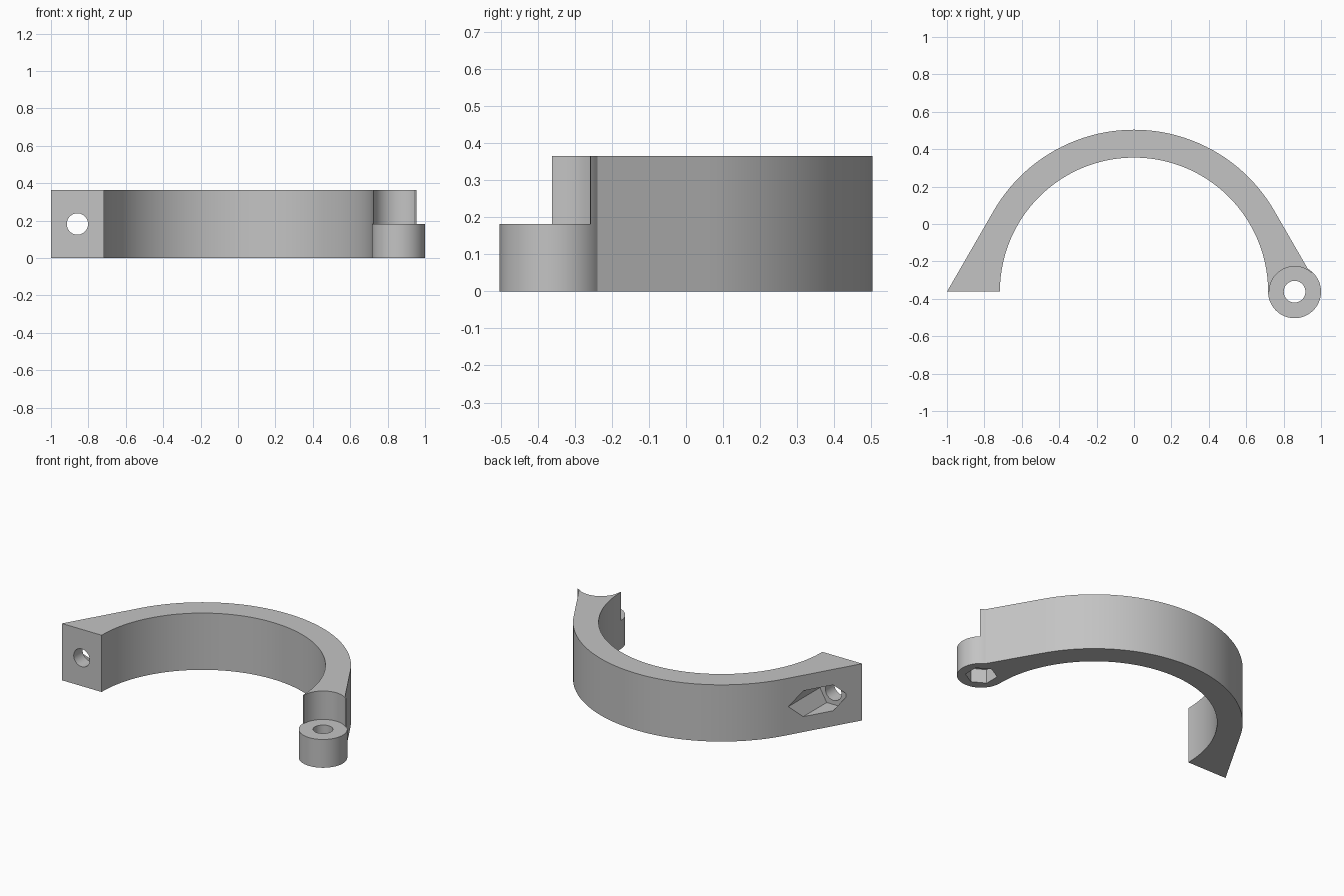
import bpy, bmesh, math

if "Cube" in bpy.data.objects:
    bpy.data.objects.remove(bpy.data.objects["Cube"])

C = -0.362            # y of the clamp centre and end faces
H, STEP = 0.365, 0.182
R_IN, R_OUT = 0.717, 0.866
PX, PR = 0.8585, 0.1415   # pivot position and boss radius


def arc(cx, cy, r, a0, a1, n):
    return [(cx + r * math.cos(math.radians(a0 + (a1 - a0) * i / n)),
             cy + r * math.sin(math.radians(a0 + (a1 - a0) * i / n))) for i in range(n + 1)]


def prism(name, pts, lo, hi, along_y=False):
    """Extrude a closed outline along z, or an x-z outline along y."""
    bm = bmesh.new()
    place = (lambda u, v, w: (u, w, v)) if along_y else (lambda u, v, w: (u, v, w))
    a = [bm.verts.new(place(u, v, lo)) for u, v in pts]
    b = [bm.verts.new(place(u, v, hi)) for u, v in pts]
    bm.faces.new(a)
    bm.faces.new(b)
    for i in range(len(pts)):
        j = (i + 1) % len(pts)
        bm.faces.new((a[i], a[j], b[j], b[i]))
    bmesh.ops.recalc_face_normals(bm, faces=bm.faces)
    me = bpy.data.meshes.new(name)
    bm.to_mesh(me)
    bm.free()
    ob = bpy.data.objects.new(name, me)
    bpy.context.collection.objects.link(ob)
    return ob


# half-ring with tangent flanks, a flat foot on the left and a round boss on the right
outline = (arc(0, C, R_IN, 180, 0, 96)
           + arc(PX, C, PR, 180, 420, 48)[1:]
           + arc(0, C, R_OUT, 30, 150, 72)
           + [(-1, C)])
clamp = prism("clamp_half", outline, 0, H)

# cutters: hinge clearance, pivot hole, bolt hole and two hexagonal nut pockets
clearance = arc(PX, C, 0.135, 180, 50, 32) + [(1.1, -0.25), (1.1, -0.6), (0.6, -0.6), (0.6, C)]
cutters = [
    prism("hinge_clearance", clearance, STEP, H + 0.1),
    prism("pivot_hole", arc(PX, C, 0.058, 0, 352.5, 47), -0.1, H + 0.1),
    prism("pivot_nut_pocket", arc(PX, C, 0.094, 30, 330, 5), -0.1, 0.09),
    prism("bolt_hole", arc(-PX, STEP, 0.057, 0, 352.5, 47), -0.6, 0.3, True),
    prism("bolt_nut_pocket", arc(-PX, STEP, 0.096, 0, 300, 5), C + 0.09, 0.3, True),
]
bpy.context.view_layer.objects.active = clamp
clamp.select_set(True)
for c in cutters:
    c.hide_render = True
    m = clamp.modifiers.new(c.name, 'BOOLEAN')
    m.operation, m.solver, m.object = 'DIFFERENCE', 'EXACT', c
    bpy.ops.object.modifier_apply(modifier=m.name)
    bpy.data.objects.remove(c)

mat = bpy.data.materials.new("light grey")
mat.diffuse_color = (0.55, 0.55, 0.55, 1)
mat.use_nodes = True
mat.node_tree.nodes["Principled BSDF"].inputs["Base Color"].default_value = mat.diffuse_color
clamp.data.materials.clear()
clamp.data.materials.append(mat)
bpy.ops.object.shade_smooth_by_angle(angle=math.radians(25))
